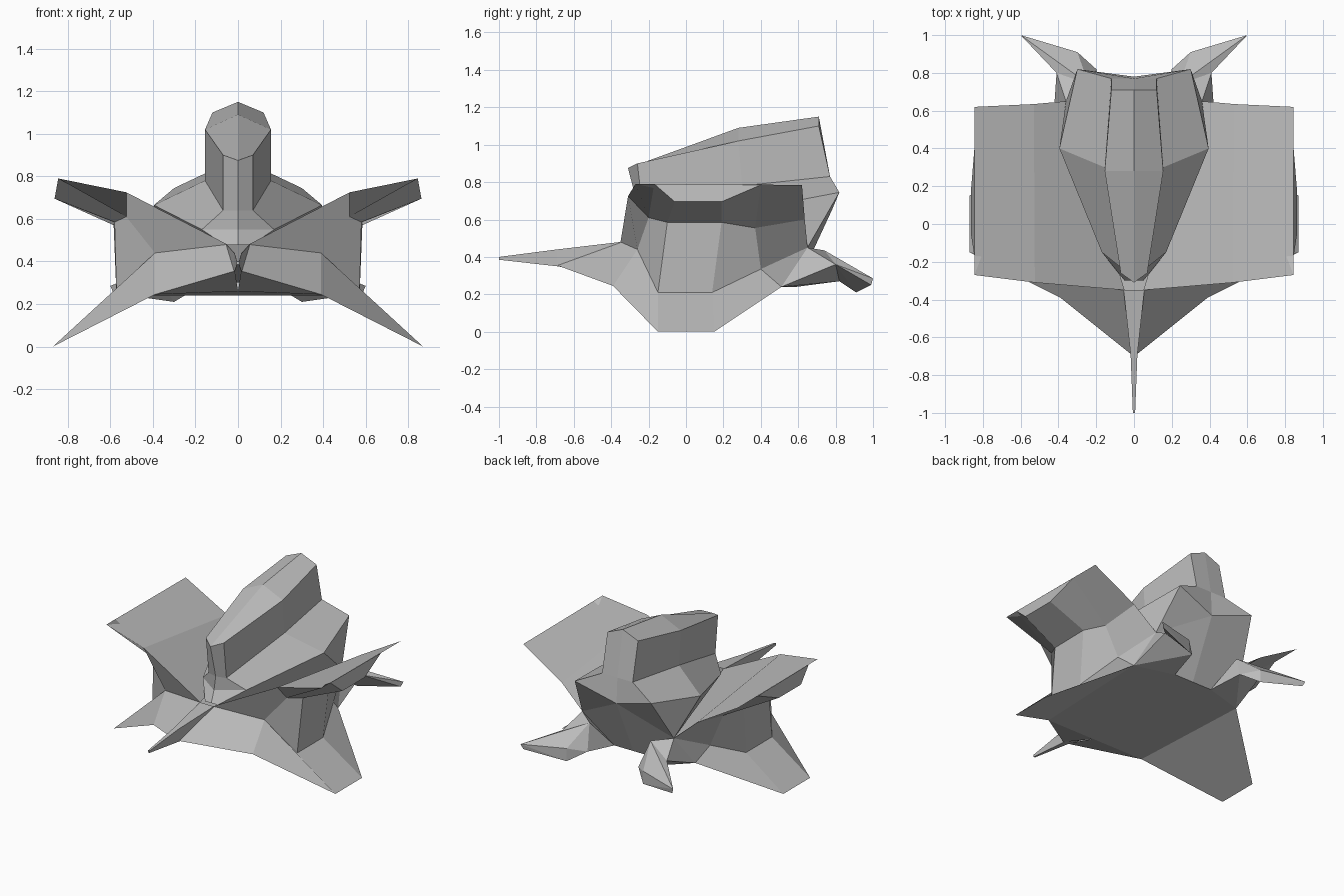
import bpy
import bmesh

cube = bpy.data.objects.get("Cube")
if cube:
    bpy.data.objects.remove(cube)

grey = bpy.data.materials.new("hull_grey")
grey.use_nodes = True
colour = (0.5, 0.5, 0.5, 1)
grey.diffuse_color = colour
grey.node_tree.nodes["Principled BSDF"].inputs["Base Color"].default_value = colour


def loft(*rows):
    """Quads between neighbouring rows of points."""
    faces = []
    for a, b in zip(rows, rows[1:]):
        for i in range(len(a) - 1):
            faces.append([a[i], a[i + 1], b[i + 1], b[i]])
    return faces


def build(name, faces, hull=False):
    """One half of a part from shared-corner panels, mirrored across x."""
    bm = bmesh.new()
    corners = {}
    for face in faces:
        pts = list(dict.fromkeys(face))
        if len(pts) < 3:
            continue
        vs = [corners.setdefault(p, None) or bm.verts.new(p) for p in pts]
        for p, v in zip(pts, vs):
            corners[p] = v
        if not bm.faces.get(vs):
            bm.faces.new(vs)
    if hull:
        bmesh.ops.delete(bm, geom=bm.faces[:], context='FACES_ONLY')
        bmesh.ops.convex_hull(bm, input=bm.verts[:])
    twin = bmesh.ops.duplicate(bm, geom=bm.verts[:] + bm.edges[:] + bm.faces[:])
    for v in twin["geom"]:
        if isinstance(v, bmesh.types.BMVert):
            v.co.x = -v.co.x
    bmesh.ops.remove_doubles(bm, verts=bm.verts[:], dist=0.0005)
    bmesh.ops.recalc_face_normals(bm, faces=bm.faces[:])
    mesh = bpy.data.meshes.new(name)
    bm.to_mesh(mesh)
    bm.free()
    mesh.materials.append(grey)
    ob = bpy.data.objects.new(name, mesh)
    bpy.context.collection.objects.link(ob)
    return ob


# Shared hull corners
front = (.05, -.35, .48)
apex = (.36, .65, .45)
nose = (.015, -.69, .355)
belly_front = (0, -.41, .26)
belly_back = (.15, .59, .24)
belly_mid = (0, .59, .24)
stern = (0, .78, .65)

# Rows running front to back, from wing tip down to the lower fin
tip = [(.845, -.27, .79), (.845, -.17, .79), (.862, -.06, .695),
       (.862, .19, .695), (.845, .4, .785), (.845, .62, .785)]
mid = [(.525, -.31, .725), (.525, -.2, .61), (.58, -.1, .585),
       (.585, .19, .585), (.55, .37, .555), (.53, .635, .6)]
low = [front, (.39, -.26, .44), (.57, -.15, .21),
       (.57, .14, .21), (.47, .4, .335), apex]
fin = [nose, (.39, -.39, .245), (.87, -.15, 0),
       (.87, .15, 0), (.43, .51, .24), (.43, .51, .24)]

# Wings, hull sides, lower fins and belly
hull = loft(tip, mid, low, fin)
hull += loft([tip[0], tip[-1]], [mid[0], mid[-1]], [front, apex])
hull += [tip[1:5],
         fin[1:5],
         [nose, fin[1], belly_front],
         [belly_front, fin[1], fin[4], belly_back],
         [belly_front, belly_back, belly_mid],
         [apex, fin[4], belly_back],
         [stern, apex, belly_back, belly_mid]]
build("hull_and_wings", hull)

# Nose spike
spike = [[(0, y, top), (w, y, top), (w, y, bottom), (0, y, bottom)]
         for y, w, top, bottom in [(-.35, .055, .48, .3),
                                   (-.69, .018, .44, .35),
                                   (-1, .006, .4, .385)]]
build("nose_spike", loft(*spike) + [spike[0], spike[-1]])

# Upper deck skirt and raised tower
ridge = [(0, -.31, .875), (0, .28, 1.09), (0, .71, 1.15)]
shoulder = [(.07, -.26, .9), (.155, .28, 1.02), (.12, .71, 1.1)]
base = [(.07, -.23, .64), (.155, .3, .78), (.12, .77, .83)]
skirt = [(.17, -.15, .55), (.395, .4, .665), (.3, .82, .745)]
sill = [(.05, -.3, .47), apex, apex]
toe, lip, heel = (0, -.25, .64), (0, -.27, .55), (0, .77, .83)
deck = loft(ridge, shoulder, base, skirt, sill)
deck += [[ridge[0], shoulder[0], base[0], toe],
         [toe, base[0], skirt[0], lip],
         [lip, skirt[0], sill[0], (0, -.3, .47)],
         [ridge[2], shoulder[2], base[2], heel],
         [heel, base[2], skirt[2], stern],
         [stern, skirt[2], apex]]
build("deck_and_tower", deck)

# Tail prongs: a root block and a flared blade
inner, outer, under = (.24, .74, .435), (.41, .8, .36), (.2, .82, .27)
build("tail_roots", [[apex, fin[4], belly_back, inner, outer, under]], hull=True)
build("tail_blades", [[inner, outer, under, (.3, .91, .3), (.3, .91, .21),
                       (.6, 1, .285), (.585, .99, .25)]], hull=True)
